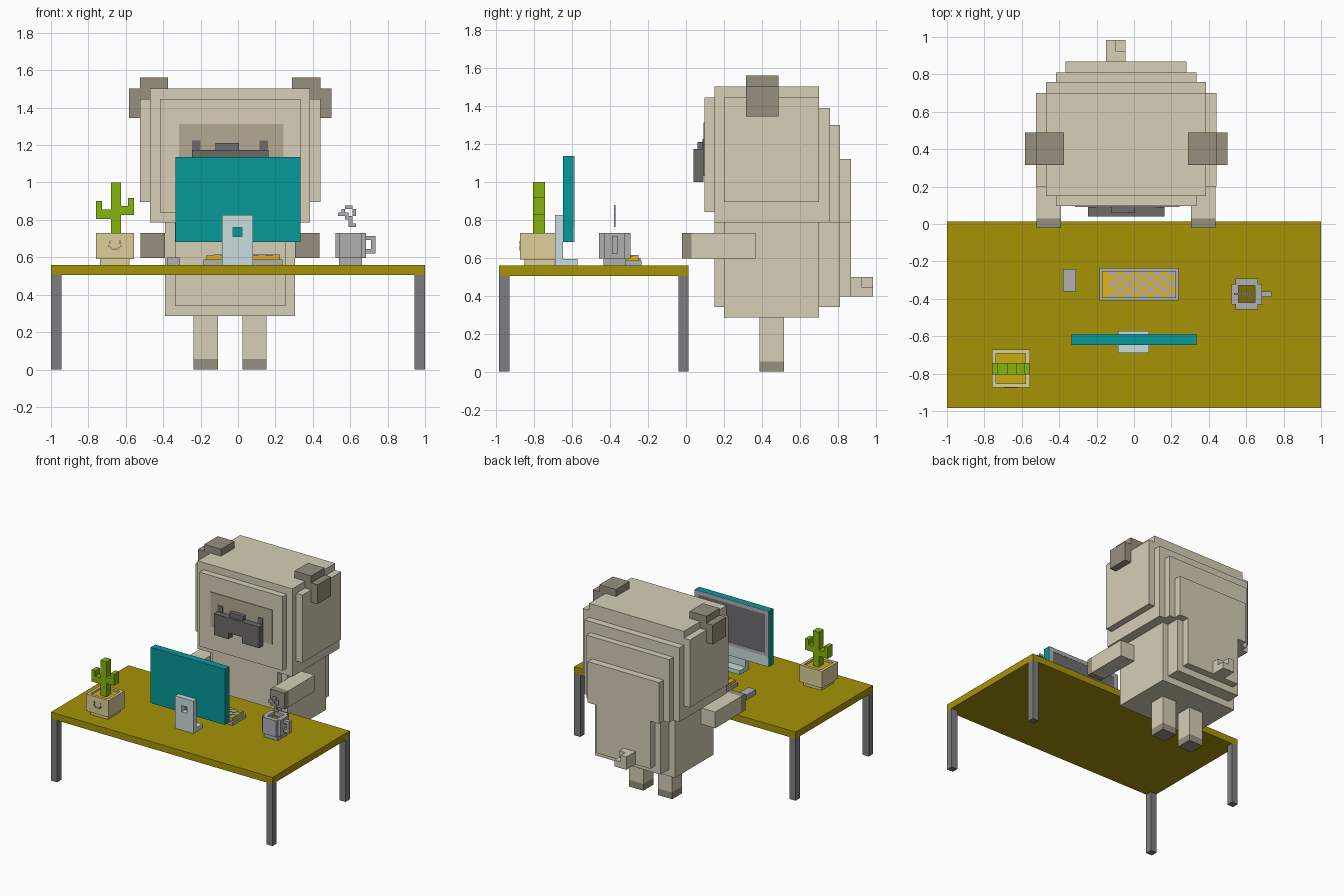
import bpy, bmesh

MATS = {}
COLORS = {
    "sand": (213, 205, 182), "tan": (178, 168, 145), "brown": (150, 142, 126),
    "dark": (108, 106, 102), "wood": (165, 146, 16), "steel": (125, 125, 127),
    "teal": (14, 152, 152), "pale": (200, 220, 220), "green": (134, 178, 20),
    "yellow": (224, 180, 35), "pot": (220, 205, 152), "soil": (200, 172, 20),
    "coffee": (125, 108, 20), "screen": (110, 110, 112), "silver": (174, 174, 176),
}


def material(key):
    if key not in MATS:
        m = bpy.data.materials.new(key)
        m.diffuse_color = [(c / 255) ** 2.2 for c in COLORS[key]] + [1]
        MATS[key] = m
    return MATS[key]


def blocks(name, color, boxes, cuts=()):
    """Outer skin of a union of boxes (x0,x1,y0,y1,z0,z1), minus the cuts."""
    every = list(boxes) + list(cuts)
    ax = [sorted({round(b[2 * a + s], 4) for b in every for s in (0, 1)}) for a in range(3)]

    def inside(b, p):
        return all(b[2 * a] < p[a] < b[2 * a + 1] for a in range(3))

    solid = set()
    for i in range(len(ax[0]) - 1):
        for j in range(len(ax[1]) - 1):
            for k in range(len(ax[2]) - 1):
                p = [(ax[a][n] + ax[a][n + 1]) / 2 for a, n in enumerate((i, j, k))]
                if any(inside(b, p) for b in boxes) and not any(inside(c, p) for c in cuts):
                    solid.add((i, j, k))
    bm = bmesh.new()
    verts = {}

    def vert(idx):
        if idx not in verts:
            verts[idx] = bm.verts.new([ax[a][idx[a]] for a in range(3)])
        return verts[idx]

    for c in solid:
        for a in range(3):
            u, v = (a + 1) % 3, (a + 2) % 3
            for s in (0, 1):
                n = list(c)
                n[a] += 2 * s - 1
                if tuple(n) in solid:
                    continue
                quad = []
                for du, dv in ((0, 0), (1, 0), (1, 1), (0, 1)):
                    q = list(c)
                    q[a] += s
                    q[u] += du
                    q[v] += dv
                    quad.append(vert(tuple(q)))
                bm.faces.new(quad if s else quad[::-1])
    me = bpy.data.meshes.new(name)
    bm.to_mesh(me)
    bm.free()
    me.materials.append(material(color))
    ob = bpy.data.objects.new(name, me)
    bpy.context.collection.objects.link(ob)
    return ob


def flip(b, cx):
    return (2 * cx - b[1], 2 * cx - b[0]) + tuple(b[2:])


def pair(name, color, boxes, cx):
    blocks("left_" + name, color, boxes)
    blocks("right_" + name, color, [flip(b, cx) for b in boxes])


# Table
blocks("table_top", "wood", [(-1, 1, -.984, .014, .505, .56)])
pair("front_table_leg", "steel", [(-1, -.945, -.984, -.93, 0, .505)], 0)
pair("back_table_leg", "steel", [(-1, -.945, -.04, .014, 0, .505)], 0)

# Bear: stepped torso and head layers
CX = -.042
blocks("bear_body", "sand", [
    (-.39, .306, .20, .70, .285, .785),
    (-.337, .253, .15, .20, .34, .785),
    (-.337, .253, .70, .81, .34, .785),
    (-.285, .201, .81, .868, .395, .785),
    (-.47, .386, .15, .70, .785, 1.503),
    (-.525, .441, .20, .70, .895, 1.447),
    (-.417, .333, .097, .15, .84, 1.445),
    (-.47, .386, .70, .758, .785, 1.39),
    (-.417, .333, .758, .81, .785, 1.30),
    (-.365, .281, .81, .868, .785, 1.12)])
blocks("bear_tail", "sand", [(-.15, -.045, .868, .984, .395, .50)],
       [(-.098, 0, .925, 1, .447, .6)])
pair("ear", "brown", [(-.525, -.374, .315, .488, 1.447, 1.56),
                      (-.583, -.525, .315, .488, 1.345, 1.503)], CX)
pair("arm", "sand", [(-.52, -.39, .03, .366, .597, .73)], CX)
pair("hand", "brown", [(-.52, -.39, -.022, .03, .597, .73)], CX)
pair("leg", "sand", [(-.237, -.107, .387, .517, .055, .285)], CX)
pair("foot", "brown", [(-.237, -.107, .387, .517, 0, .055)], CX)

# Face
blocks("face_patch", "tan", [(-.315, .243, .092, .097, 1.03, 1.313)])
blocks("muzzle", "dark", [(-.247, .163, .04, .092, 1.0, 1.173)],
       [(-.115, .01, 0, .2, .9, 1.05)])
blocks("nose", "screen", [(-.12, .005, .06, .092, 1.173, 1.21)])
pair("eye", "dark", [(-.245, -.2, .088, .092, 1.173, 1.225)], CX)

# Monitor and stand
blocks("monitor_case", "teal", [(-.335, .335, -.648, -.592, .683, 1.137)])
blocks("monitor_chin", "pale", [(-.335, .335, -.592, -.588, .683, .765)])
blocks("monitor_bezel", "silver", [(-.335, .335, -.592, -.588, .765, 1.137)],
       [(-.3, .3, -.7, -.5, .79, 1.105)])
blocks("monitor_screen", "screen", [(-.3, .3, -.592, -.59, .79, 1.105)])
blocks("monitor_stand", "pale", [(-.085, .08, -.69, -.648, .56, .825),
                                 (-.085, .08, -.648, -.572, .56, .593)],
       [(-.027, .022, -.8, -.6, .71, .76)])

# Keyboard with a chequered key field
blocks("keyboard_base", "silver", [(-.184, .238, -.41, -.235, .56, .587)])
blocks("keyboard_keys", "yellow", [(-.17, .225, -.395, -.25, .587, .61)])
W, D = .395 / 10, .145 / 5
grey_keys = [(-.17 + i * W, -.17 + (i + 1) * W, -.395 + j * D, -.395 + (j + 1) * D, .61, .614)
             for i in range(1, 10) for j in range(5) if (i + j) % 2]
blocks("grey_keys", "silver", grey_keys)

# Mouse
blocks("mouse", "silver", [(-.38, -.31, -.36, -.24, .56, .60)])

# Mug with handle, drink and steam
blocks("mug", "silver", [(.52, .685, -.43, -.32, .597, .73),
                         (.542, .663, -.457, -.292, .597, .73),
                         (.54, .663, -.435, -.316, .56, .597),
                         (.685, .735, -.39, -.36, .62, .715)],
       [(.558, .647, -.42, -.328, .69, .8), (.685, .712, -.5, -.3, .645, .692)])
blocks("drink", "coffee", [(.558, .647, -.42, -.328, .688, .70)])
P = .019
STEAM = ["..##.", ".#..#", "###.#", "..##.", "...#.", "...##"]
blocks("steam", "silver", [(.535 + c * P, .535 + (c + 1) * P, -.38, -.37,
                            .877 - (r + 1) * P, .877 - r * P)
                           for r, row in enumerate(STEAM) for c, ch in enumerate(row) if ch == "#"])

# Smiling plant pot
blocks("plant_pot", "pot", [(-.76, -.557, -.874, -.67, .592, .73),
                            (-.738, -.579, -.85, -.692, .56, .592)],
       [(-.738, -.579, -.852, -.692, .70, .8)])
blocks("pot_soil", "soil", [(-.738, -.579, -.852, -.692, .698, .715)])
S, PX = -.6585, .009
smile = [(-.032, .68), (-.036, .656), (-.027, .647), (-.018, .638), (-.009, .638), (-.032, .671)]
smile_boxes = [(S + x, S + x + PX, -.876, -.874, z, z + PX) for x, z in smile]
blocks("pot_smile", "brown", smile_boxes + [flip(b, S) for b in smile_boxes])

# Cactus
Y = (-.805, -.743)
blocks("cactus", "green", [(-.68, -.626, *Y, .715, 1.0),
                           (-.76, -.68, *Y, .805, .855),
                           (-.76, -.727, *Y, .855, .90),
                           (-.626, -.555, *Y, .825, .873),
                           (-.588, -.555, *Y, .873, .917)])
